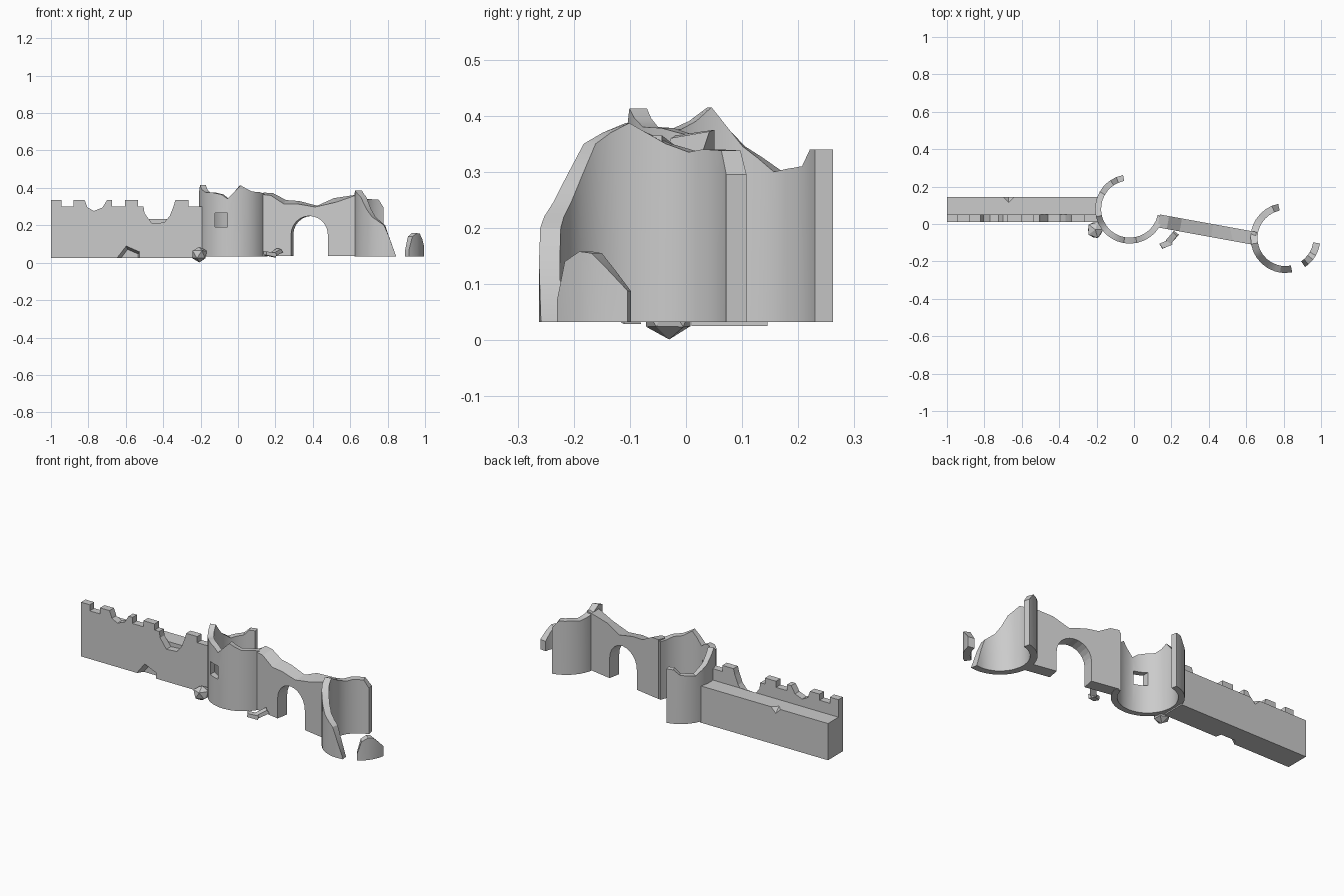
import bpy, bmesh, math, random
from mathutils import Vector, Matrix

if "Cube" in bpy.data.objects:
    bpy.data.objects.remove(bpy.data.objects["Cube"])

random.seed(4)


def finish(bm, name, smooth=False):
    bmesh.ops.recalc_face_normals(bm, faces=bm.faces)
    me = bpy.data.meshes.new(name)
    bm.to_mesh(me)
    bm.free()
    ob = bpy.data.objects.new(name, me)
    bpy.context.collection.objects.link(ob)
    if smooth:
        select(ob)
        bpy.ops.object.shade_smooth_by_angle(angle=math.radians(30))
    return ob


def select(ob):
    bpy.ops.object.select_all(action='DESELECT')
    bpy.context.view_layer.objects.active = ob
    ob.select_set(True)


def loft(name, front, back, y0, y1, matrix=Matrix()):
    """Solid between two matching (x, z) outlines at depths y0 and y1."""
    bm = bmesh.new()
    a = [bm.verts.new((x, y0, z)) for x, z in front]
    b = [bm.verts.new((x, y1, z)) for x, z in back]
    bm.faces.new(a)
    bm.faces.new(b[::-1])
    for i in range(len(a)):
        j = (i + 1) % len(a)
        bm.faces.new((a[j], a[i], b[i], b[j]))
    bm.transform(matrix)
    return finish(bm, name)


def broken_ring(name, centre, r_out, r_in, base, crest):
    """Curved wall whose crest follows (angle, height) pairs."""
    pts = [crest[0]]
    for a, z in crest[1:]:
        pa, pz = pts[-1]
        n = max(1, math.ceil((a - pa) / 13))
        pts += [(pa + (a - pa) * k / n, pz + (z - pz) * k / n) for k in range(1, n + 1)]
    bm = bmesh.new()
    rows = []
    for a, z in pts:
        c, s = math.cos(math.radians(a)), math.sin(math.radians(a))
        rows.append([bm.verts.new((centre[0] + r * c, centre[1] + r * s, h))
                     for r, h in ((r_out, base), (r_in, base), (r_in, z), (r_out, z))])
    bm.faces.new(rows[0])
    bm.faces.new(rows[-1][::-1])
    for p, q in zip(rows, rows[1:]):
        for i in range(4):
            j = (i + 1) % 4
            bm.faces.new((p[i], p[j], q[j], q[i]))
    return finish(bm, name, True)


def cut(ob, cutter):
    cutter.hide_render = True
    m = ob.modifiers.new("cut", 'BOOLEAN')
    m.operation, m.solver, m.object = 'DIFFERENCE', 'EXACT', cutter
    select(ob)
    bpy.ops.object.modifier_apply(modifier=m.name)
    bpy.data.objects.remove(cutter)


def shrink(pts, k, cx, cz):
    return [(cx + (x - cx) * k, cz + (z - cz) * k) for x, z in pts]


def box(x0, x1, z0, z1):
    return [(x0, z0), (x1, z0), (x1, z1), (x0, z1)]


# Straight rampart: crenellated parapet in front, walkway behind
parapet = [(-1, .025), (-1, .335), (-.945, .335), (-.945, .30), (-.88, .30), (-.88, .335),
           (-.82, .335), (-.805, .295), (-.77, .277), (-.725, .295), (-.70, .335),
           (-.675, .335), (-.675, .30), (-.605, .30), (-.605, .335), (-.535, .335),
           (-.535, .30), (-.505, .30), (-.50, .265), (-.46, .21), (-.395, .215),
           (-.365, .25), (-.345, .30), (-.335, .335), (-.265, .335), (-.265, .30),
           (-.19, .30), (-.19, .025)]
parapet_wall = loft("parapet", parapet, parapet, .01, .05)
walk = box(-1, -.19, .025, .235)
walkway = loft("walkway", walk, walk, .05, .145)

# Bites broken out of the rampart
bite = [(-.65, .0), (-.65, .03), (-.60, .095), (-.525, .062), (-.525, .0)]
cut(parapet_wall, loft("bite", bite, shrink(bite, .75, -.56, 0), 0, .042))
chip = [(-.72, .25), (-.67, .20), (-.62, .25)]
cut(walkway, loft("chip", shrink(chip, .1, -.67, .25), chip, .105, .15))

# Middle tower with a square window
tower = broken_ring("middle_tower", (-.023, .08), .185, .153, .032, [
    (101, .34), (113, .34), (124, .31), (140, .305), (150, .30), (162, .325), (172, .345),
    (193, .415), (204, .39), (216, .375), (232, .375), (249, .365), (260, .342),
    (282, .413), (292, .395), (302, .38), (318, .378), (336, .365), (348, .365)])
hole = box(-.122, -.055, .19, .265)
cut(tower, loft("window", hole, hole, -.2, .03))

# Gate wall: arch is part of the outline, crest is ragged
arch = [(.26 + .1 * math.cos(t), .15 + .1 * math.sin(t))
        for t in [math.pi * k / 12 for k in range(13)]]
feet = [(.525, .035), (.36, .035)] + arch + [(.16, .035), (0, .035)]
crest_front = [(0, .365), (.05, .36), (.12, .315), (.19, .315), (.29, .298), (.41, .325), (.525, .365)]
crest_back = [(0, .375), (.05, .372), (.12, .335), (.19, .33), (.29, .305), (.38, .345), (.525, .365)]
place = Matrix.Translation((.126, -.018, 0)) @ Matrix.Rotation(math.radians(-10.3), 4, 'Z')
loft("gate_wall", feet + crest_front, feet + crest_back, 0, .07, place)

# Right tower shell and its detached fragment
c2 = (.81, -.075)
broken_ring("right_tower", c2, .187, .15, .032, [
    (102, .295), (113, .338), (136, .34), (148, .335), (165, .35), (190, .387), (203, .37),
    (215, .35), (228, .29), (240, .245), (252, .22), (261, .20), (269, .14), (281, .034)])
broken_ring("tower_fragment", c2, .187, .15, .032, [
    (304, .07), (311, .14), (322, .158), (330, .155), (340, .125), (351, .088)])

# Boulder at the rampart corner
bm = bmesh.new()
bmesh.ops.create_icosphere(bm, subdivisions=1, radius=1)
for v in bm.verts:
    v.co *= random.uniform(.88, 1.08)
    v.co = Vector((v.co.x * .047 - .207, v.co.y * .05 - .03, min(max(v.co.z * .045 + .043, 0), .085)))
finish(bm, "boulder")

# Fallen slabs by the gate
for x, y, z, rz, tilt in ((.17, -.108, .046, 25, 10), (.205, -.072, .055, 50, -22)):
    bm = bmesh.new()
    bmesh.ops.create_cube(bm, size=1)
    for v in bm.verts:
        v.co *= random.uniform(.85, 1.1)
    bm.transform(Matrix.Translation((x, y, z)) @ Matrix.Rotation(math.radians(rz), 4, 'Z')
                 @ Matrix.Rotation(math.radians(tilt), 4, 'Y') @ Matrix.Diagonal((.06, .032, .022, 1)))
    finish(bm, "fallen_slab")
